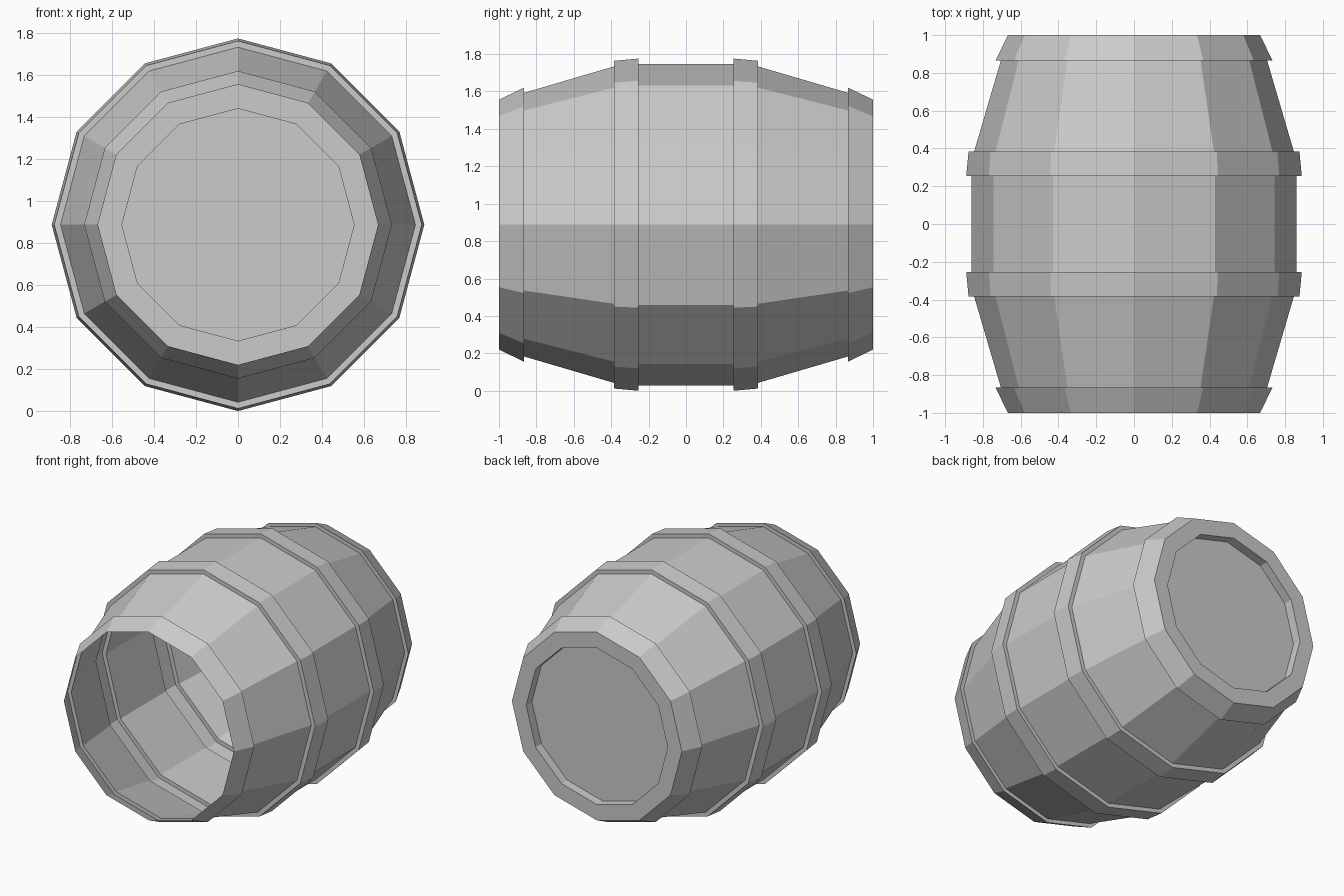
import bpy, bmesh, math

if "Cube" in bpy.data.objects:
    bpy.data.objects.remove(bpy.data.objects["Cube"])

SIDES = 12
AXIS_Z = 0.888


def lathe(name, profile, cap_end=False):
    """Sweep (y, radius) points around the barrel's lengthwise axis."""
    bm = bmesh.new()
    rings = []
    for y, r in profile:
        ring = []
        for i in range(SIDES):
            a = 2 * math.pi * i / SIDES
            ring.append(bm.verts.new((r * math.sin(a), y, AXIS_Z + r * math.cos(a))))
        rings.append(ring)
    for a, b in zip(rings, rings[1:]):
        for i in range(SIDES):
            j = (i + 1) % SIDES
            bm.faces.new((a[i], b[i], b[j], a[j]))
    if cap_end:
        bm.faces.new(rings[-1])
    bm.normal_update()
    mesh = bpy.data.meshes.new(name)
    bm.to_mesh(mesh)
    bm.free()
    obj = bpy.data.objects.new(name, mesh)
    bpy.context.collection.objects.link(obj)
    return obj


# Half profile from the front rim to the middle: end hoop, staves, inner hoop
half = [(-1.0, 0.668), (-0.865, 0.733), (-0.865, 0.705), (-0.385, 0.846),
        (-0.385, 0.876), (-0.255, 0.888), (-0.255, 0.859)]
full = half + [(-y, r) for y, r in reversed(half)]

# Thin shell, open at the front; closed at the back by a rim and recessed lid
lid = [(1.0, 0.556), (0.935, 0.556)]
barrel = lathe("barrel", full + lid, cap_end=True)

# Point the faces of the shell outward
bm = bmesh.new()
bm.from_mesh(barrel.data)
bm.faces.ensure_lookup_table()
f = bm.faces[0]
c = f.calc_center_median()
if f.normal.x * c.x + f.normal.z * (c.z - AXIS_Z) < 0:
    bmesh.ops.reverse_faces(bm, faces=bm.faces[:])
# The lid must face the back like its rim
bm.normal_update()
bm.faces.ensure_lookup_table()
if bm.faces[-1].normal.y < 0:
    bm.faces[-1].normal_flip()
bm.to_mesh(barrel.data)
bm.free()
